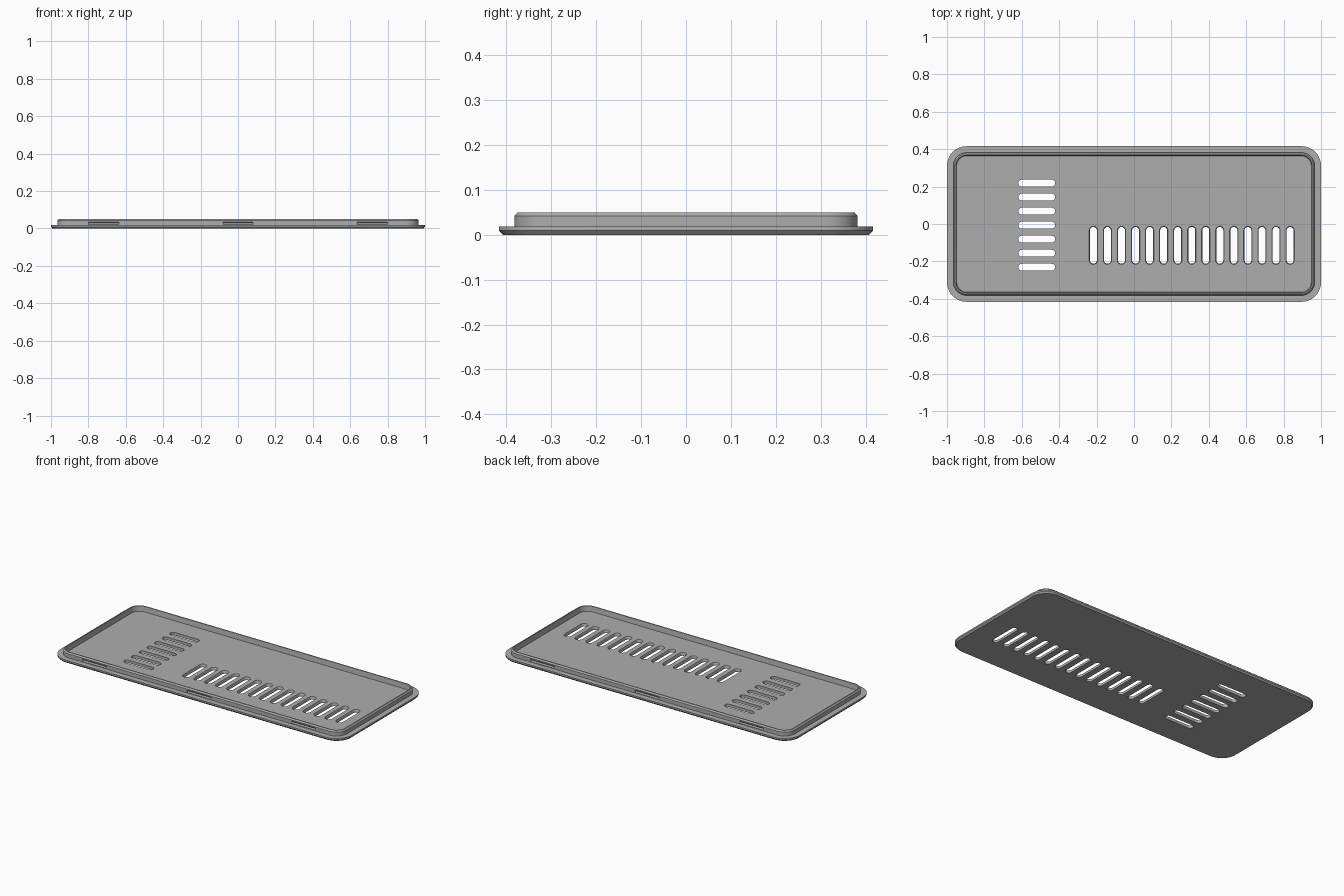
import bpy, bmesh, math

if "Cube" in bpy.data.objects:
    bpy.data.objects.remove(bpy.data.objects["Cube"])


def rounded(hx, hy, r, n=10, cx=0, cy=0):
    """Counter-clockwise outline of a rounded rectangle."""
    pts = []
    for k, (sx, sy) in enumerate([(1, 1), (-1, 1), (-1, -1), (1, -1)]):
        for i in range(n + 1):
            a = math.pi / 2 * (k + i / n)
            pts.append((cx + sx * (hx - r) + r * math.cos(a),
                        cy + sy * (hy - r) + r * math.sin(a)))
    return pts


def loft(bm, rings):
    """Skin a list of (outline, z) rings and cap both ends."""
    loops = [[bm.verts.new((x, y, z)) for x, y in o] for o, z in rings]
    n = len(loops[0])
    for a, b in zip(loops, loops[1:]):
        for i in range(n):
            j = (i + 1) % n
            bm.faces.new((a[i], a[j], b[j], b[i]))
    bm.faces.new(loops[0][::-1])
    bm.faces.new(loops[-1])


def finish(bm, name):
    bmesh.ops.remove_doubles(bm, verts=bm.verts, dist=1e-5)
    bmesh.ops.recalc_face_normals(bm, faces=bm.faces)
    me = bpy.data.meshes.new(name)
    bm.to_mesh(me)
    bm.free()
    ob = bpy.data.objects.new(name, me)
    bpy.context.collection.objects.link(ob)
    return ob


grey = bpy.data.materials.new("grey plastic")
grey.diffuse_color = (0.42, 0.42, 0.42, 1)
grey.use_nodes = True
grey.node_tree.nodes["Principled BSDF"].inputs["Base Color"].default_value = grey.diffuse_color

# Flanged plate with raised rim: (inset from plate edge, z)
HX, HY, R = 1.0, 0.416, 0.105
profile = [(0.008, 0), (0, 0.009), (0, 0.018), (0.034, 0.018), (0.034, 0.042),
           (0.041, 0.05), (0.048, 0.05), (0.052, 0.018)]
bm = bmesh.new()
loft(bm, [(rounded(HX - d, HY - d, R - d), z) for d, z in profile])
panel = finish(bm, "vent_cover_panel")
panel.data.materials.append(grey)

# Slot and clip groove cutters
bm = bmesh.new()


def slot(cx, cy, hx, hy, flare):
    rings = []
    for z, f in [(-0.02, 0), (0.009, 0), (0.018, flare), (0.03, flare)]:
        w, h = hx + f, hy + f
        rings.append((rounded(w, h, min(w, h) - 0.0005, 6, cx, cy), z))
    loft(bm, rings)


for i in range(15):
    slot(-0.217 + 0.0751 * i, -0.114, 0.0185, 0.098, 0.004)
for i in range(7):
    slot(-0.52, 0.219 - 0.075 * i, 0.098, 0.0185, 0.0)

# Wedge grooves along the front and back of the rim
for s in (-1, 1):
    for cx in (-0.718, 0, 0.718):
        ends = []
        for x in (cx - 0.081, cx + 0.081):
            ends.append([bm.verts.new((x, s * y, z)) for y, z in
                         [(0.39, 0.020), (0.382, 0.022), (0.376, 0.029),
                          (0.382, 0.036), (0.39, 0.038)]])
        a, b = ends
        for i in range(5):
            j = (i + 1) % 5
            bm.faces.new((a[i], a[j], b[j], b[i]))
        bm.faces.new(a[::-1])
        bm.faces.new(b)
cutter = finish(bm, "slot_cutter")
cutter.hide_render = True

mod = panel.modifiers.new("slots", 'BOOLEAN')
mod.operation = 'DIFFERENCE'
mod.solver = 'EXACT'
mod.object = cutter
bpy.context.view_layer.objects.active = panel
panel.select_set(True)
cutter.select_set(False)
bpy.ops.object.modifier_apply(modifier=mod.name)
bpy.data.objects.remove(cutter)
bpy.ops.object.shade_smooth_by_angle(angle=math.radians(25))
